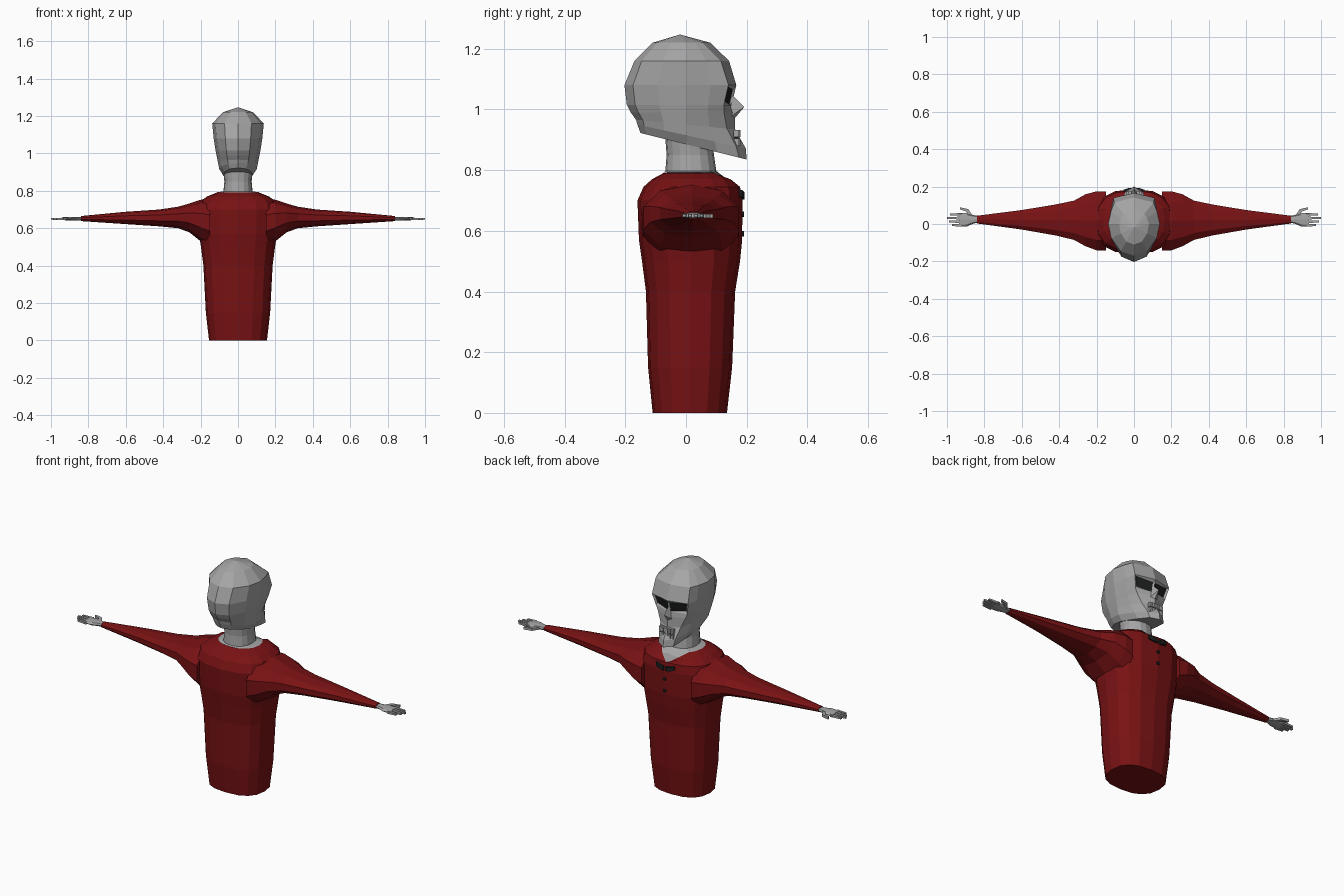
import bpy, bmesh, math
from mathutils import Vector

if "Cube" in bpy.data.objects:
    bpy.data.objects.remove(bpy.data.objects["Cube"])


def material(name, rgb):
    m = bpy.data.materials.new(name)
    m.diffuse_color = (*rgb, 1)
    m.use_nodes = True
    m.node_tree.nodes["Principled BSDF"].inputs["Base Color"].default_value = m.diffuse_color
    return m


RED = material("dark red cloth", (0.19, 0.006, 0.007))
BONE = material("grey bone", (0.38, 0.38, 0.38))
BLACK = material("black", (0.012, 0.014, 0.014))


def finish(name, bm, mats, mirror=False):
    bmesh.ops.recalc_face_normals(bm, faces=bm.faces)
    me = bpy.data.meshes.new(name)
    bm.to_mesh(me)
    bm.free()
    for m in mats:
        me.materials.append(m)
    ob = bpy.data.objects.new(name, me)
    bpy.context.collection.objects.link(ob)
    if mirror:
        ob.modifiers.new("mirror", 'MIRROR').use_mirror_merge = False
    return ob


def loft(bm, rings, caps=True):
    """Join closed rings of points; returns the vertex rings."""
    vr = [[bm.verts.new(p) for p in r] for r in rings]
    n = len(vr[0])
    for a, b in zip(vr, vr[1:]):
        for i in range(n):
            bm.faces.new((a[i], a[(i + 1) % n], b[(i + 1) % n], b[i]))
    if caps:
        bm.faces.new(vr[0])
        bm.faces.new(vr[-1])
    return vr


def oval(n, power=2.0):
    """Unit superellipse points, starting at +second axis."""
    out = []
    for i in range(n):
        a = 2 * math.pi * i / n
        s, c = math.sin(a), math.cos(a)
        out.append((math.copysign(abs(s) ** (2 / power), s),
                    math.copysign(abs(c) ** (2 / power), c)))
    return out


def level(z, w, y0, y1, n=16, power=2.5):
    return [Vector((w * u, (y0 + y1) / 2 + (y1 - y0) / 2 * v, z)) for u, v in oval(n, power)]


def box(bm, centre, size, taper=1.0):
    """Box along x, tapered towards its +x end."""
    c, (sx, sy, sz) = Vector(centre), size
    rings = []
    for x, k in ((-.5, 1), (.5, taper)):
        rings.append([c + Vector((x * sx, y * sy * k, z * sz * k))
                      for y, z in ((-.5, -.5), (.5, -.5), (.5, .5), (-.5, .5))])
    loft(bm, rings)


# Torso of the shirt, with a collar that dips to a V at +y
bm = bmesh.new()
torso = [level(*l) for l in (
    (0, .155, -.11, .135), (.15, .172, -.125, .152), (.4, .185, -.132, .162),
    (.5, .198, -.145, .178), (.57, .21, -.155, .185), (.70, .215, -.16, .186),
    (.745, .2, -.14, .178), (.77, .165, -.112, .155))]
collar = level(.79, .115, -.075, .12, power=2.2)
for i, (y, z) in {0: (.172, .735), 1: (.138, .766), 15: (.138, .766)}.items():
    collar[i].y, collar[i].z = y, z
torso[-1][0] = Vector((0, .18, .728))
loft(bm, torso + [collar])
finish("shirt_torso", bm, [RED])

# Neck, spreading to fill the collar opening
bm = bmesh.new()
base = [p + Vector((0, 0, .002)) for p in collar]
loft(bm, [base, level(.797, .078, -.068, .1, power=2.2), level(.85, .073, -.064, .092, power=2.2),
          level(.93, .08, -.07, .085, power=2.2)])
finish("neck", bm, [BONE])

# Sleeves: x, y range, z range
bm = bmesh.new()
loft(bm, [[(x, (y0 + y1) / 2 + (y1 - y0) / 2 * u, (z0 + z1) / 2 + (z1 - z0) / 2 * v)
           for u, v in oval(10, 2.2)] for x, y0, y1, z0, z1 in (
    (.15, -.15, .18, .5, .755), (.2, -.148, .182, .53, .752), (.26, -.125, .165, .578, .732),
    (.32, -.09, .13, .6, .715), (.42, -.065, .108, .61, .70), (.6, -.032, .077, .622, .688),
    (.84, .002, .045, .638, .665))])
finish("sleeves", bm, [RED], True)

# Hands: palm, four fingers and a bent thumb
bm = bmesh.new()
loft(bm, [[(x, (y0 + y1) / 2 + (y1 - y0) / 2 * u, .651 + h * v) for u, v in oval(8, 2.5)]
          for x, y0, y1, h in ((.82, .01, .04, .009), (.86, .002, .048, .010),
                               (.89, -.012, .058, .010), (.935, -.014, .06, .008))])
for y, end in ((-.006, .972), (.013, .99), (.032, 1.0), (.051, .985)):
    box(bm, ((.92 + end) / 2, y, .65), (end - .92, .015, .013), .7)
loft(bm, [[(x + u * a, y + u * b, .65 + v) for u, v in
           ((-.008, -.007), (.008, -.007), (.008, .006), (-.008, .006))]
          for x, y, a, b in ((.872, .042, 1, -.5), (.892, .073, .7, -.8), (.93, .084, 0, -.7))])
finish("hands", bm, [BONE], True)

# Skull: z, tilt, side width, back y, temple x, temple y, front y
bm = bmesh.new()
rings = []
for z, tilt, w, yb, tx, ty, yf in (
        (.885, -.25, .08, -.15, .045, .175, .2),
        (.915, -.22, .1, -.16, .05, .165, .197),
        (.95, -.1, .107, -.165, .062, .135, .162),
        (.99, 0, .115, -.182, .085, .125, .16),
        (1.015, 0, .12, -.195, .096, .125, .15),
        (1.08, 0, .13, -.203, .11, .14, .166),
        (1.16, 0, .138, -.17, .105, .115, .142),
        (1.22, 0, .08, -.11, .055, .055, .08)):
    half = [(.52 * w, yb * .86), (.88 * w, yb * .45), (w, 0), (.5 * w + .52 * tx, ty * .58), (tx, ty)]
    pts = [(0, yb)] + half + [(0, yf)] + [(-x, y) for x, y in reversed(half)]
    rings.append([(x, y, z + tilt * y) for x, y in pts])
vr = loft(bm, rings, caps=False)
bm.faces.new(vr[0])
apex = bm.verts.new((0, -.02, 1.247))
for i in range(12):
    bm.faces.new((vr[-1][i], vr[-1][(i + 1) % 12], apex))
# Eye sockets, inset and slanted down towards the nose
bmesh.ops.recalc_face_normals(bm, faces=bm.faces)
bm.faces.ensure_lookup_table()
sockets = [f for f in bm.faces if set(f.verts) <= set(vr[4][5:8] + vr[5][5:8])]
bmesh.ops.inset_individual(bm, faces=sockets, thickness=.012, depth=-.008)
for f in sockets:
    f.material_index = 1
    for v in f.verts:
        v.co.z += -.009 if abs(v.co.x) < .05 else .004
finish("skull", bm, [BONE, BLACK])

# Nose
bm = bmesh.new()
tip = bm.verts.new((0, .192, 1.008))
rim = [bm.verts.new(p) for p in ((0, .15, 1.05), (.024, .145, .975), (0, .158, .968), (-.024, .145, .975))]
for i in range(4):
    bm.faces.new((rim[i], rim[(i + 1) % 4], tip))
bm.faces.new(rim)
finish("nose", bm, [BONE])

# Mouth gap and two rows of teeth
bm = bmesh.new()
box(bm, (0, .165, .905), (.075, .016, .05))
finish("mouth_gap", bm, [BLACK])
bm = bmesh.new()
for z in (.921, .892):
    for i in range(6):
        x = (i - 2.5) * .0145
        box(bm, (x, .17 - 3 * x * x, z), (.0125, .018, .024))
finish("teeth", bm, [BONE])

# Collar clasp and shirt buttons
bm = bmesh.new()
loft(bm, [[(x, y + u, z + v) for u, v in ((-.008, -.011), (.006, -.011), (.006, .011), (-.008, .011))]
          for x, y, z in ((.006, .186, .714), (.028, .186, .717), (.055, .178, .724))])
finish("collar_clasp", bm, [BLACK], True)
bm = bmesh.new()
for z in (.655, .59):
    loft(bm, [[(.009 * u, y, z + .009 * v) for u, v in oval(8)] for y in (.18, .191)])
finish("shirt_buttons", bm, [BLACK])
